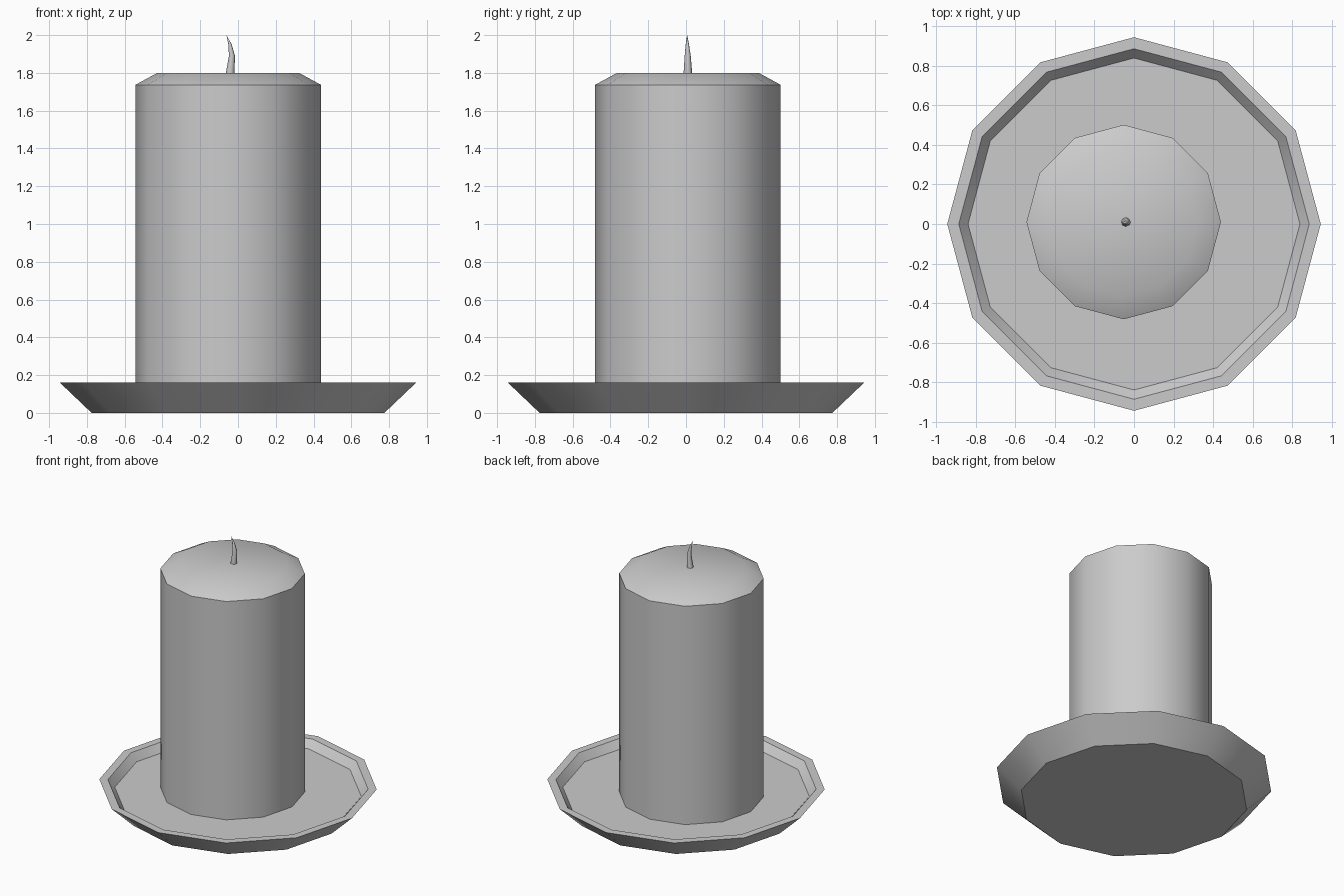
import bpy, math

if "Cube" in bpy.data.objects:
    bpy.data.objects.remove(bpy.data.objects["Cube"])


def loft(name, rings, sides, angle):
    """Closed solid through rings of (x, y, z, radius); radius 0 makes a tip."""
    verts, faces, rows = [], [], []
    for x, y, z, r in rings:
        n = sides if r > 0 else 1
        rows.append([len(verts) + i for i in range(n)])
        for i in range(n):
            a = 2 * math.pi * i / sides
            verts.append((x + r * math.cos(a), y + r * math.sin(a), z))
    for lo, hi in zip(rows, rows[1:]):
        for i in range(sides):
            j = (i + 1) % sides
            if len(hi) == 1:
                faces.append((lo[i], lo[j], hi[0]))
            else:
                faces.append((lo[i], lo[j], hi[j], hi[i]))
    faces.append(rows[0][::-1])
    if len(rows[-1]) > 1:
        faces.append(rows[-1])
    mesh = bpy.data.meshes.new(name)
    mesh.from_pydata(verts, [], faces)
    obj = bpy.data.objects.new(name, mesh)
    bpy.context.collection.objects.link(obj)
    bpy.ops.object.select_all(action='DESELECT')
    obj.select_set(True)
    bpy.context.view_layer.objects.active = obj
    bpy.ops.object.shade_smooth_by_angle(angle=math.radians(angle))
    return obj


# Saucer: sloped outside, flat rim, shallow recessed floor
loft("saucer", [(0, 0, z, r) for z, r in
                [(0, 0.775), (0.16, 0.943), (0.16, 0.885), (0.105, 0.838)]], 12, 35)

# Candle body, slightly off centre, with a bevelled shoulder
loft("candle", [(-0.052, 0.01, z, r) for z, r in
                [(0.1, 0.491), (1.737, 0.491), (1.8, 0.375)]], 12, 35)

# Wick: thin, bent, tapering to a point
loft("wick", [(-0.042, 0.01, 1.795, 0.023), (-0.032, 0.009, 1.89, 0.016),
              (-0.042, 0.007, 1.95, 0.009), (-0.061, 0.006, 2.0, 0)], 8, 60)
